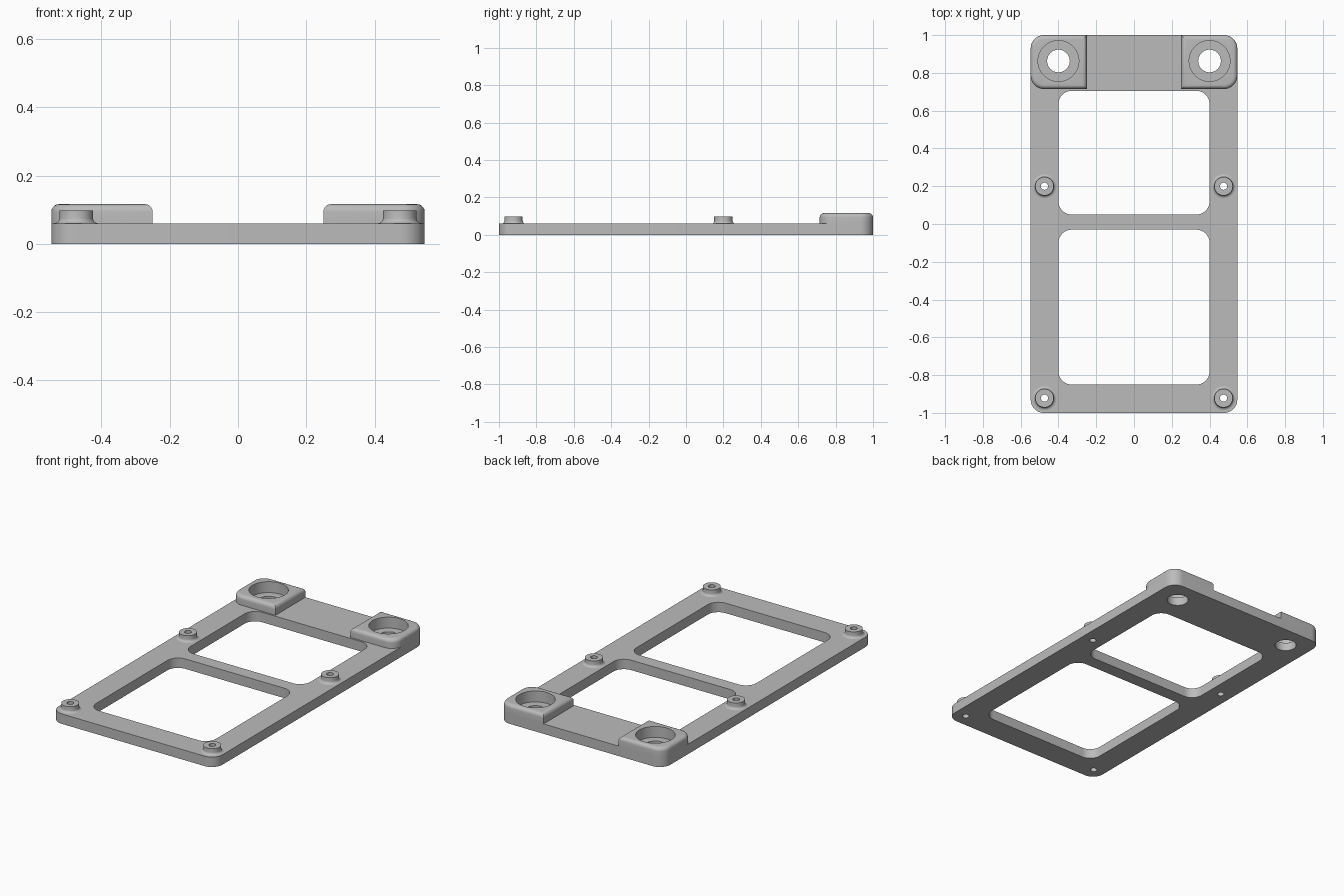
import bpy, bmesh, math

if "Cube" in bpy.data.objects:
    bpy.data.objects.remove(bpy.data.objects["Cube"])

grey = bpy.data.materials.new("plain grey")
grey.use_nodes = True
colour = (0.5, 0.5, 0.5, 1)
grey.diffuse_color = colour
grey.node_tree.nodes["Principled BSDF"].inputs["Base Color"].default_value = colour

HALF_W, PLATE_TOP, PAD_TOP = 0.547, 0.06, 0.116


def finish(name, bm):
    bmesh.ops.recalc_face_normals(bm, faces=bm.faces)
    mesh = bpy.data.meshes.new(name)
    bm.to_mesh(mesh)
    bm.free()
    mesh.materials.append(grey)
    obj = bpy.data.objects.new(name, mesh)
    bpy.context.collection.objects.link(obj)
    return obj


def slab(name, x0, x1, y0, y1, z0, z1, radii, round_top=0):
    """Extruded rectangle; radii run anticlockwise from the (x1, y1) corner."""
    bm = bmesh.new()
    corners = [(x1, y1, -1, -1), (x0, y1, 1, -1), (x0, y0, 1, 1), (x1, y0, -1, 1)]
    verts = []
    for i, ((x, y, sx, sy), r) in enumerate(zip(corners, radii)):
        steps = 10 if r else 0
        for k in range(steps + 1):
            a = math.pi / 2 * (i + k / max(steps, 1))
            verts.append(bm.verts.new((x + r * (sx + math.cos(a)) if r else x,
                                       y + r * (sy + math.sin(a)) if r else y, z0)))
    base = bm.faces.new(verts)
    ext = bmesh.ops.extrude_face_region(bm, geom=[base], use_keep_orig=True)["geom"]
    top_verts = [g for g in ext if isinstance(g, bmesh.types.BMVert)]
    bmesh.ops.translate(bm, verts=top_verts, vec=(0, 0, z1 - z0))
    if round_top:
        rim = [e for e in bm.edges if all(abs(v.co.z - z1) < 1e-5 for v in e.verts)]
        bmesh.ops.bevel(bm, geom=rim, offset=round_top, segments=5, profile=0.5,
                        affect='EDGES', clamp_overlap=True)
    return finish(name, bm)


def lathe(name, profile, x, y, steps=48):
    """Closed (radius, z) profile turned round a vertical axis."""
    bm = bmesh.new()
    rings = []
    for i in range(steps):
        a = 2 * math.pi * i / steps
        rings.append([bm.verts.new((x + r * math.cos(a), y + r * math.sin(a), z))
                      for r, z in profile])
    n = len(profile)
    for i in range(steps):
        a, b = rings[i], rings[(i + 1) % steps]
        for j in range(n):
            bm.faces.new((a[j], b[j], b[(j + 1) % n], a[(j + 1) % n]))
    return finish(name, bm)


def cylinder(name, x, y, r, z0, z1):
    bm = bmesh.new()
    bmesh.ops.create_cone(bm, cap_ends=True, segments=48, radius1=r, radius2=r, depth=z1 - z0)
    bmesh.ops.translate(bm, verts=bm.verts, vec=(x, y, (z0 + z1) / 2))
    return finish(name, bm)


def activate(obj):
    bpy.ops.object.select_all(action='DESELECT')
    obj.select_set(True)
    bpy.context.view_layer.objects.active = obj


def cut(obj, cutters):
    activate(obj)
    for cutter in cutters:
        mod = obj.modifiers.new("cut", 'BOOLEAN')
        mod.operation, mod.solver, mod.object = 'DIFFERENCE', 'EXACT', cutter
        bpy.ops.object.modifier_apply(modifier=mod.name)


# Flat frame and its two windows
R = 0.07
plate = slab("base_plate", -HALF_W, HALF_W, -1, 1, 0, PLATE_TOP, [R] * 4)
cutters = [slab("window_cutter", -0.4, 0.4, y0, y1, -0.1, 0.2, [R] * 4)
           for y0, y1 in ((0.05, 0.705), (-0.85, -0.03))]
parts = [plate]

for side, s in (("left", 1), ("right", -1)):
    # Raised mounting pad with a counterbored hole
    x0, x1 = sorted((s * 0.25, s * HALF_W))
    radii = [R, 0, 0, R] if s > 0 else [0, R, R, 0]
    pad = slab(side + "_mounting_pad", x0, x1, 0.715, 1, PLATE_TOP, PAD_TOP, radii, 0.022)
    bore = [cylinder("bore_cutter", s * 0.4, 0.863, 0.06, -0.1, 0.2),
            cylinder("counterbore_cutter", s * 0.4, 0.863, 0.108, 0.05, 0.2)]
    cut(pad, bore)
    cutters += bore
    parts.append(pad)

    # Screw bosses with a flared foot
    for place, y in (("middle", 0.2), ("front", -0.922)):
        x = s * 0.474
        foot = [(0.064 - 0.015 * math.sin(a), PLATE_TOP + 0.015 * (1 - math.cos(a)))
                for a in (math.pi / 2 * k / 4 for k in range(5))]
        parts.append(lathe(f"{side}_{place}_boss",
                           [(0.019, PLATE_TOP)] + foot + [(0.049, 0.097), (0.019, 0.097)], x, y))
        cutters.append(cylinder("screw_hole_cutter", x, y, 0.019, -0.1, 0.2))

cut(plate, cutters)
for cutter in cutters:
    bpy.data.objects.remove(cutter)

for part in parts:
    activate(part)
    bpy.ops.object.shade_smooth_by_angle(angle=math.radians(30))
